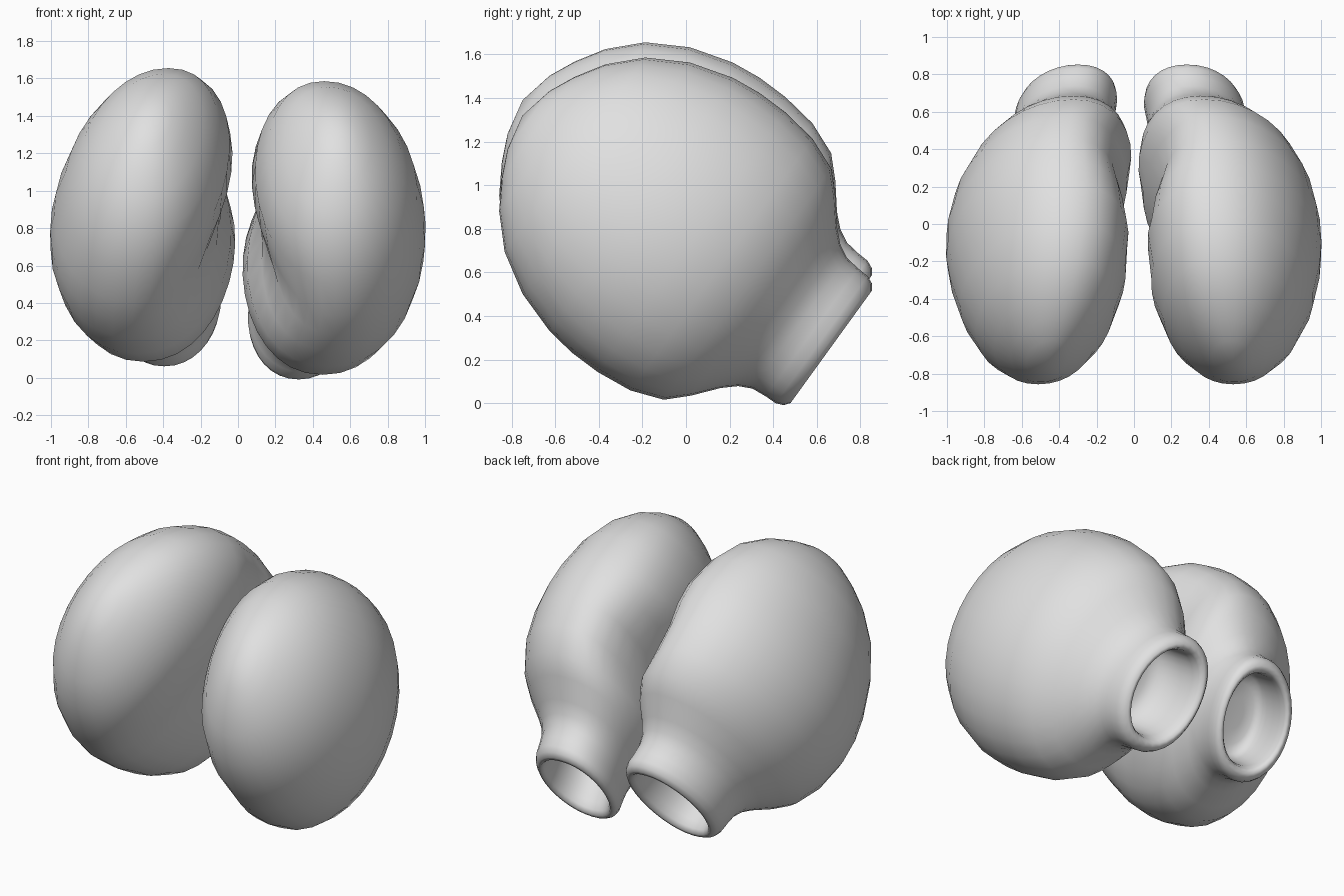
import bpy, bmesh, math
from mathutils import Vector

if "Cube" in bpy.data.objects:
    bpy.data.objects.remove(bpy.data.objects["Cube"])

grey = bpy.data.materials.new("light_grey")
grey.diffuse_color = (0.75, 0.75, 0.75, 1)
grey.use_nodes = True
grey.node_tree.nodes["Principled BSDF"].inputs["Base Color"].default_value = grey.diffuse_color

# Glove profile: distance along the axis, radius (tip, body, cuff, rolled rim, cup)
PROFILE = [(0.035, 0.165), (0.09, 0.285), (0.17, 0.415), (0.30, 0.55), (0.48, 0.655),
           (0.68, 0.717), (0.82, 0.735), (0.97, 0.735), (1.14, 0.713), (1.29, 0.655),
           (1.38, 0.565), (1.47, 0.455), (1.53, 0.40), (1.59, 0.37), (1.66, 0.362),
           (1.715, 0.36), (1.75, 0.345), (1.77, 0.318), (1.77, 0.293), (1.745, 0.276),
           (1.70, 0.266), (1.62, 0.262), (1.53, 0.255), (1.47, 0.235), (1.445, 0.18),
           (1.44, 0.09)]
SEGMENTS = 32
AXIS = Vector((0, 0.81, -0.586))
UP = Vector((0, 0.586, 0.81))
# Width compared with height: the cuff is rounder than the body
WIDTH = [(0, 0.66), (1.3, 0.66), (1.6, 0.74), (1.8, 0.745)]


def lerp(points, t):
    """Interpolate a short list of (t, value) pairs."""
    for (t0, v0), (t1, v1) in zip(points, points[1:]):
        if t <= t1:
            f = (t - t0) / (t1 - t0)
            return v0 + (v1 - v0) * f
    return points[-1][1]


def glove(name, side, centres, lean, lift, dent):
    bm = bmesh.new()
    base = Vector((0, -0.75, 1.32 + lift))

    def place(t, r, angle):
        s = r * math.sin(angle)
        c = math.cos(angle)
        across = lerp(WIDTH, t) * r * math.copysign(abs(c) ** 0.94, c)
        off = s - 0.03 * t / 1.77
        if c < 0 and r > 0.5:  # diagonal hollow on the inner side
            d = (t - 0.9 - 0.28 * s) / 0.22
            across += dent * math.exp(-d * d) * abs(c) ** 0.8
        # the section curls inwards at its top and bottom
        x = side * (lerp(centres, t) + across - 0.09 * s * s) + lean * s
        return base + AXIS * t + UP * off + Vector((x, 0, 0))

    rings = [[bm.verts.new(place(t, r, 2 * math.pi * i / SEGMENTS))
              for i in range(SEGMENTS)] for t, r in PROFILE]
    tip = bm.verts.new(place(0, 0, 0))
    cup = bm.verts.new(place(1.44, 0, 0))
    for i in range(SEGMENTS):
        j = (i + 1) % SEGMENTS
        bm.faces.new((tip, rings[0][i], rings[0][j]))
        bm.faces.new((cup, rings[-1][j], rings[-1][i]))
        for a, b in zip(rings, rings[1:]):
            bm.faces.new((a[i], b[i], b[j], a[j]))
    bmesh.ops.recalc_face_normals(bm, faces=bm.faces)
    for f in bm.faces:
        f.smooth = True
    mesh = bpy.data.meshes.new(name)
    bm.to_mesh(mesh)
    bm.free()
    mesh.materials.append(grey)
    bpy.context.collection.objects.link(bpy.data.objects.new(name, mesh))


# Right and left gloves, bowed along their length and leaning differently
glove("right_glove", 1,
      [(0, 0.53), (0.2, 0.52), (0.5, 0.525), (0.9, 0.515), (1.1, 0.495), (1.3, 0.45),
       (1.57, 0.35), (1.8, 0.305)],
      -0.06, 0.0, 0.115)
glove("left_glove", -1,
      [(0, 0.465), (0.2, 0.47), (0.5, 0.49), (0.9, 0.515), (1.1, 0.495), (1.3, 0.45),
       (1.57, 0.385), (1.8, 0.35)],
      0.14, 0.07, 0.085)
